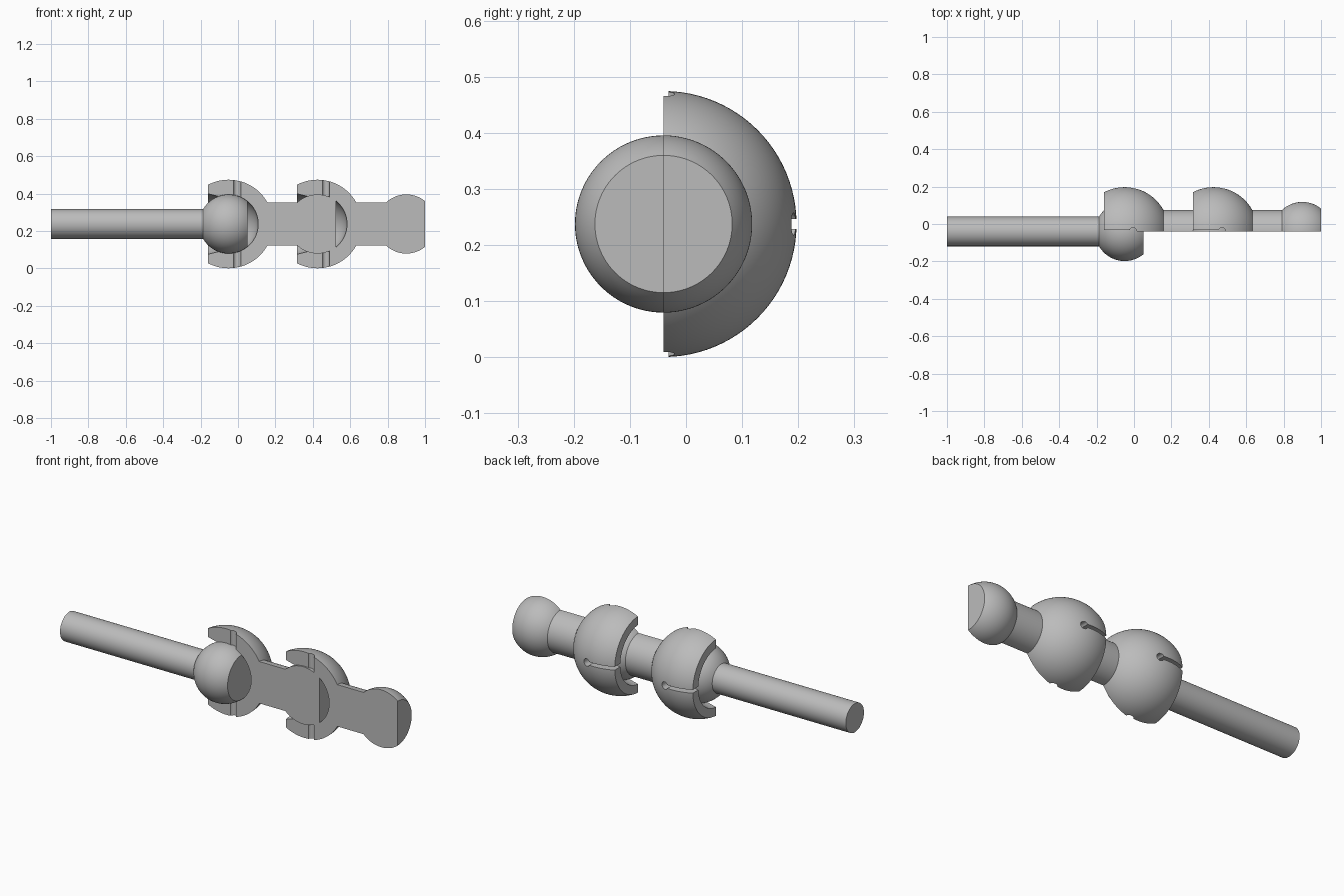
import bpy, bmesh
from math import pi, sin, cos, asin, sqrt, radians
from mathutils import Matrix, Vector

if "Cube" in bpy.data.objects:
    bpy.data.objects.remove(bpy.data.objects["Cube"], do_unlink=True)

BALL, SOCKET = 0.158, 0.237        # ball and socket radii
NECK, ROD = 0.115, 0.079           # neck and rod radii
FLAT = 0.1                         # ball centre to its flat end
CENTRE = Vector((0, -0.04, 0.2375))

grey = bpy.data.materials.new("plain grey")
grey.use_nodes = True
grey.diffuse_color = (0.5, 0.5, 0.5, 1)
grey.node_tree.nodes["Principled BSDF"].inputs["Base Color"].default_value = (0.5, 0.5, 0.5, 1)


def arc(cx, radius, x0, x1, steps=24):
    """Points (x, r) on a circle centred on the axis, between two offsets."""
    a0, a1 = (asin(max(-1, min(1, x / radius))) for x in (x0, x1))
    angles = [a0 + (a1 - a0) * i / steps for i in range(steps + 1)]
    return [(cx + radius * sin(a), radius * cos(a)) for a in angles]


def make_object(name, bm):
    mesh = bpy.data.meshes.new(name)
    bmesh.ops.recalc_face_normals(bm, faces=bm.faces[:])
    bm.to_mesh(mesh)
    bm.free()
    ob = bpy.data.objects.new(name, mesh)
    bpy.context.collection.objects.link(ob)
    ob.location = CENTRE
    return ob


def revolve(name, profile, half):
    """Turn a profile about the x axis; a half turn is closed by a flat section."""
    bm = bmesh.new()
    verts = [bm.verts.new((x, 0, r)) for x, r in profile]
    edges = [bm.edges.new(pair) for pair in zip(verts, verts[1:])]
    bmesh.ops.spin(bm, geom=verts + edges, cent=(0, 0, 0), axis=(1, 0, 0),
                   angle=-pi if half else -2 * pi, steps=48 if half else 96)
    bmesh.ops.remove_doubles(bm, verts=bm.verts[:], dist=1e-5)
    if half:
        bmesh.ops.contextual_create(bm, geom=[e for e in bm.edges if e.is_boundary])
    ob = make_object(name, bm)
    ob.data.materials.append(grey)
    return ob


def keyhole_cutter(cx):
    """Three radial slots, each ending in a round hole."""
    bm = bmesh.new()
    hole_x, hole_r, slot = cx + 0.045, 0.02, 0.009
    a = asin(slot / hole_r)
    outline = [(cx - 0.2, -slot)]
    for i in range(25):
        t = -pi + a + (2 * pi - 2 * a) * i / 24
        outline.append((hole_x + hole_r * cos(t), hole_r * sin(t)))
    outline.append((cx - 0.2, slot))
    for turn in (0, -pi / 2, -pi):
        face = bm.faces.new([bm.verts.new((x, y, 0.08)) for x, y in outline])
        out = bmesh.ops.extrude_face_region(bm, geom=[face], use_keep_orig=True)
        top = [v for v in out["geom"] if isinstance(v, bmesh.types.BMVert)]
        bmesh.ops.translate(bm, verts=top, vec=(0, 0, 0.22))
        bmesh.ops.rotate(bm, verts=list(face.verts) + top, cent=(0, 0, 0),
                         matrix=Matrix.Rotation(turn, 3, 'X'))
    cutter = make_object("slot_cutter", bm)
    cutter.hide_render = True
    return cutter


def finish(ob):
    bpy.ops.object.select_all(action='DESELECT')
    ob.select_set(True)
    bpy.context.view_layer.objects.active = ob
    for mod in list(ob.modifiers):
        bpy.ops.object.modifier_apply(modifier=mod.name)
    bpy.ops.object.shade_smooth_by_angle(angle=radians(25))


def ball_end(cx, stem):
    """Ball growing from a stem, with a flat end on the right."""
    return arc(cx, BALL, -sqrt(BALL**2 - stem**2), FLAT) + [(cx + FLAT, 0)]


def link(name, socket_x, ball_x):
    """Sectioned link: slotted socket, neck and ball."""
    profile = arc(socket_x, BALL, BALL, -0.055)
    profile[0] = (socket_x + BALL, 0)
    profile.append((socket_x - 0.11, 0.162))
    profile += arc(socket_x, SOCKET, -0.11, sqrt(SOCKET**2 - NECK**2), 32)
    profile += ball_end(ball_x, NECK)
    ob = revolve(name, profile, True)
    cutter = keyhole_cutter(socket_x)
    mod = ob.modifiers.new("slots", 'BOOLEAN')
    mod.operation, mod.solver, mod.object = 'DIFFERENCE', 'EXACT', cutter
    finish(ob)
    bpy.data.objects.remove(cutter, do_unlink=True)


# Whole rod with its ball
finish(revolve("rod_with_ball", [(-1, 0), (-1, ROD)] + ball_end(-0.05, ROD), False))

# Two half links in a chain
link("middle_link", -0.05, 0.425)
link("end_link", 0.425, 0.9)
